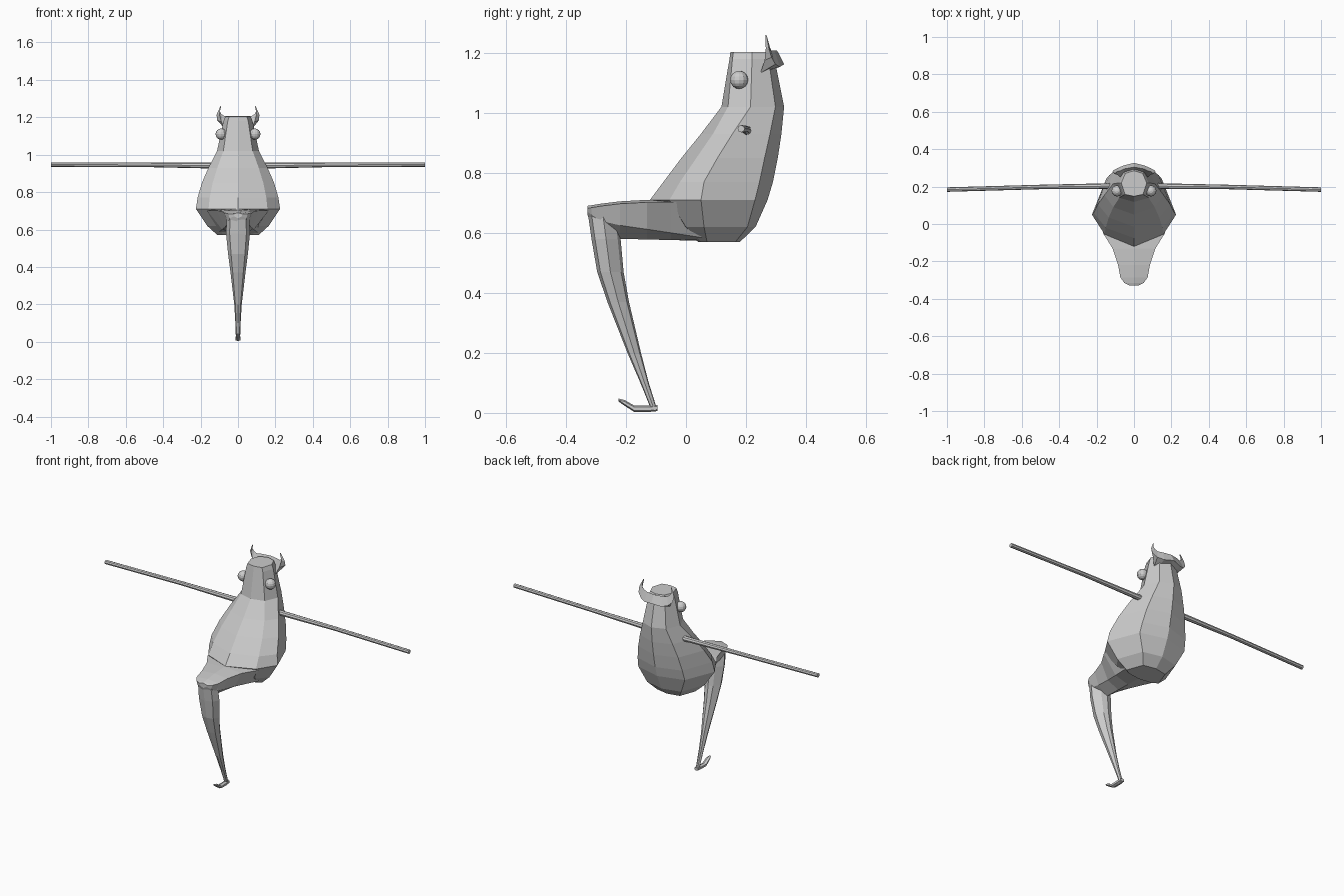
import bpy, bmesh, math
from mathutils import Vector

grey = bpy.data.materials.new("plain grey")
grey.diffuse_color = (0.6, 0.6, 0.6, 1)


def finish(name, bm, smooth=None):
    bmesh.ops.recalc_face_normals(bm, faces=bm.faces)
    me = bpy.data.meshes.new(name)
    bm.to_mesh(me)
    bm.free()
    me.materials.append(grey)
    ob = bpy.data.objects.new(name, me)
    bpy.context.collection.objects.link(ob)
    return ob


def loft(name, rings):
    """Skin a list of equal-length closed rings and cap both ends."""
    bm = bmesh.new()
    loops = [[bm.verts.new(p) for p in r] for r in rings]
    n = len(loops[0])
    for a, b in zip(loops, loops[1:]):
        for i in range(n):
            j = (i + 1) % n
            bm.faces.new((a[i], a[j], b[j], b[i]))
    bm.faces.new(loops[0])
    bm.faces.new(loops[-1])
    return finish(name, bm)


def symmetric(half):
    """Close a half section (first and last points on x = 0)."""
    return half + [(-x, y, z) for x, y, z in half[-2:0:-1]]


# Body: z, front y, front-corner y, side y, back-corner y, back y, half width
body = [(0.57, 0.04, 0.05, 0.07, 0.165, 0.18, 0.11),
        (0.62, -0.02, 0.00, 0.06, 0.205, 0.232, 0.165),
        (0.71, -0.12, -0.055, 0.05, 0.23, 0.272, 0.225),
        (0.77, -0.075, -0.02, 0.06, 0.245, 0.29, 0.216),
        (0.85, -0.015, 0.035, 0.105, 0.262, 0.306, 0.193),
        (0.93, 0.05, 0.09, 0.155, 0.28, 0.318, 0.158),
        (1.02, 0.118, 0.14, 0.215, 0.298, 0.327, 0.112),
        (1.18, 0.145, 0.155, 0.22, 0.275, 0.295, 0.078),
        (1.203, 0.148, 0.158, 0.22, 0.27, 0.285, 0.068)]
loft("body", [symmetric([(0, f, z), (0.7 * w, fc, z), (w, s, z),
                         (0.68 * w, bc, z), (0, b, z)])
              for z, f, fc, s, bc, b, w in body])

# Thigh: y, top z, top half width, lower-edge z, lower half width, keel z
thigh = [(0.08, 0.71, 0.17, 0.58, 0.11, 0.573),
         (-0.05, 0.71, 0.165, 0.60, 0.085, 0.576),
         (-0.13, 0.71, 0.115, 0.612, 0.07, 0.578),
         (-0.22, 0.705, 0.085, 0.625, 0.06, 0.58),
         (-0.285, 0.697, 0.073, 0.64, 0.055, 0.60),
         (-0.315, 0.692, 0.052, 0.66, 0.045, 0.62),
         (-0.328, 0.69, 0.025, 0.67, 0.02, 0.66)]
loft("thigh", [symmetric([(0, y, t), (tw, y, t - 0.008), (lw, y, l), (0, y, k)])
               for y, t, tw, l, lw, k in thigh])

# Shin: z, front y, back y, half width
shin = [(0.68, -0.329, -0.23, 0.06), (0.58, -0.315, -0.218, 0.064),
        (0.47, -0.296, -0.208, 0.053), (0.37, -0.262, -0.19, 0.04),
        (0.20, -0.195, -0.15, 0.02), (0.10, -0.152, -0.124, 0.014),
        (0.008, -0.115, -0.095, 0.011)]
loft("shin", [symmetric([(0, f, z), (0.7 * w, f + 0.12 * (b - f), z),
                         (w, (f + b) / 2, z),
                         (0.5 * w, b - 0.1 * (b - f), z), (0, b, z)])
              for z, f, b, w in shin])

# Hooked foot: y, bottom z, top z, half width
foot = [(-0.095, 0.006, 0.026, 0.012), (-0.125, 0.003, 0.025, 0.013),
        (-0.172, 0.003, 0.024, 0.013), (-0.205, 0.024, 0.043, 0.011),
        (-0.225, 0.038, 0.048, 0.007)]
loft("foot", [symmetric([(0, y, lo), (w, y, lo + 0.005), (w, y, hi - 0.005),
                         (0, y, hi)]) for y, lo, hi, w in foot])

for side, s in (("left", -1), ("right", 1)):
    # Straight pole-like arm
    path = [(0.08, 0.203, 0.941, 0.016), (0.5, 0.198, 0.946, 0.012),
            (1.0, 0.184, 0.947, 0.012)]
    loft(side + "_arm", [[(s * x, y + r * math.cos(a), z + r * math.sin(a))
                          for a in (k * math.tau / 8 for k in range(8))]
                         for x, y, z, r in path])
    # Eye
    bm = bmesh.new()
    bmesh.ops.create_uvsphere(bm, u_segments=12, v_segments=8, radius=0.03)
    for v in bm.verts:
        v.co += Vector((s * 0.09, 0.177, 1.11))
    finish(side + "_eye", bm)

# Crest wrapped round the back of the head, ending in two upright horns
# Sections: inner lower, outer lower, upper
crest = [((0, 0.275, 1.15), (0, 0.327, 1.162), (0, 0.304, 1.207)),
         ((0.05, 0.265, 1.14), (0.055, 0.313, 1.153), (0.05, 0.295, 1.207)),
         ((0.07, 0.248, 1.132), (0.09, 0.298, 1.162), (0.075, 0.284, 1.208)),
         ((0.088, 0.262, 1.175), (0.113, 0.285, 1.185), (0.09, 0.280, 1.218)),
         ((0.10, 0.266, 1.215), (0.114, 0.276, 1.215), (0.097, 0.276, 1.232)),
         ((0.091, 0.264, 1.258), (0.094, 0.268, 1.260), (0.090, 0.268, 1.260))]
mirrored = [[(-x, y, z) for x, y, z in sec] for sec in crest[:0:-1]]
loft("horned_crest", mirrored + [list(sec) for sec in crest])
